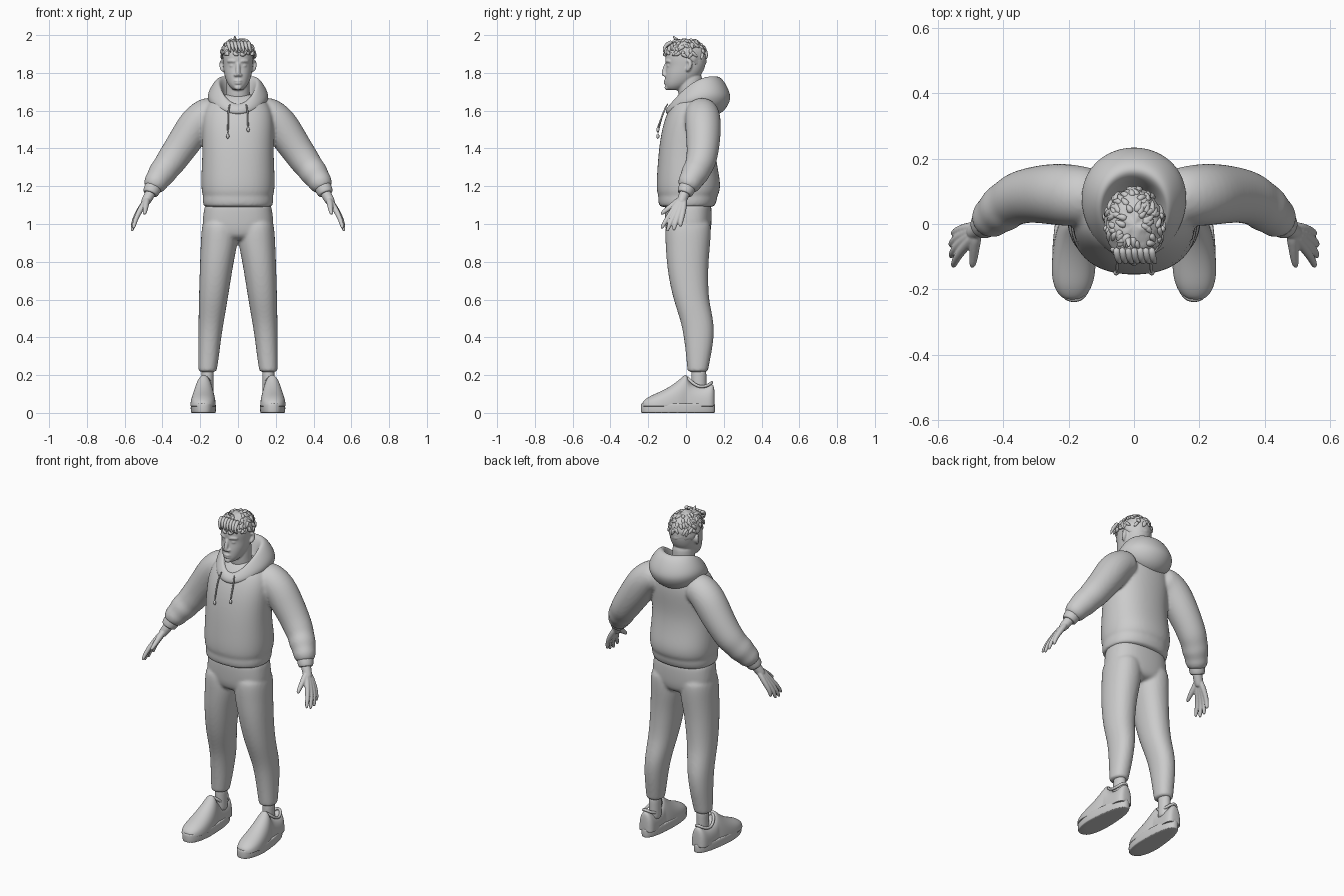
import bpy, bmesh, math, random
from mathutils import Vector, noise

random.seed(4)
TAU = 2 * math.pi


def ell(z, x0, x1, y0, y1, p=2.3, n=20):
    """Horizontal rounded ring."""
    pts = []
    for i in range(n):
        c, s = math.cos(TAU * i / n), math.sin(TAU * i / n)
        c, s = math.copysign(abs(c) ** (2 / p), c), math.copysign(abs(s) ** (2 / p), s)
        pts.append(Vector(((x0 + x1) / 2 + (x1 - x0) / 2 * c, (y0 + y1) / 2 + (y1 - y0) / 2 * s, z)))
    return pts


def body(rows, p=2.3):
    return [ell(z, -h, h, y0, y1, p) for z, h, y0, y1 in rows]


def tube(rows, n=12, ref=None):
    """Rings round a path of (x, y, z, radius)."""
    P = [Vector(r[:3]) for r in rows]
    if ref is None:
        d = (P[-1] - P[0]).normalized()
        ref = Vector((1, 0, 0)) if abs(d.y) > 0.8 else Vector((0, 1, 0))
    out = []
    for i, r in enumerate(rows):
        t = (P[min(i + 1, len(P) - 1)] - P[max(i - 1, 0)]).normalized()
        u = t.cross(ref).normalized()
        v = t.cross(u)
        out.append([P[i] + r[3] * (u * math.cos(TAU * k / n) + v * math.sin(TAU * k / n)) for k in range(n)])
    return out


def flip(rings):
    return [[Vector((-v.x, v.y, v.z)) for v in r] for r in rings]


def both(parts):
    return parts + [flip(p) for p in parts]


def ball(x, y, z, rx, ry, rz):
    return [ell(z + rz * math.sin(a), x - rx * math.cos(a), x + rx * math.cos(a),
                y - ry * math.cos(a), y + ry * math.cos(a), 2, 12)
            for a in (-1.45, -1, -0.5, 0, 0.5, 1, 1.45)]


def make(name, parts, voxel=0, levels=2, crease=False, smooth=3):
    """Loft every part, subdivide it, and optionally fuse all parts together."""
    bm = bmesh.new()
    cl = bm.edges.layers.float.new("crease_edge")
    for rings in parts:
        R = [[bm.verts.new(v) for v in r] for r in rings]
        n = len(R[0])
        for a, b in zip(R, R[1:]):
            for k in range(n):
                bm.faces.new((a[k], a[(k + 1) % n], b[(k + 1) % n], b[k]))
        for cap in (bm.faces.new(R[0][::-1]), bm.faces.new(R[-1])):
            if crease:
                for e in cap.edges:
                    e[cl] = 0.9
    bmesh.ops.recalc_face_normals(bm, faces=bm.faces[:])
    me = bpy.data.meshes.new(name)
    bm.to_mesh(me)
    bm.free()
    me.polygons.foreach_set("use_smooth", [True] * len(me.polygons))
    ob = bpy.data.objects.new(name, me)
    bpy.context.collection.objects.link(ob)
    if levels:
        m = ob.modifiers.new("subdivide", "SUBSURF")
        m.levels = m.render_levels = levels
    if voxel:
        m = ob.modifiers.new("fuse", "REMESH")
        m.mode, m.voxel_size, m.use_smooth_shade = "VOXEL", voxel, True
        m = ob.modifiers.new("soften", "SMOOTH")
        m.factor, m.iterations = 0.5, smooth
    return ob


# Sweatshirt: torso and sleeves fused
torso = body([(1.085, .178, -.135, .145), (1.10, .187, -.146, .157), (1.135, .19, -.15, .168),
              (1.15, .186, -.147, .166), (1.165, .194, -.156, .18), (1.22, .198, -.158, .185),
              (1.3, .194, -.153, .168), (1.4, .19, -.145, .155), (1.5, .193, -.13, .165),
              (1.58, .19, -.105, .17), (1.64, .165, -.075, .155), (1.675, .115, -.04, .13),
              (1.69, .06, -.02, .09)])
sleeve = tube([(.10, .08, 1.59, .085), (.16, .085, 1.585, .094), (.215, .09, 1.54, .098), (.27, .092, 1.455, .093),
               (.325, .088, 1.375, .085), (.36, .077, 1.325, .082), (.383, .063, 1.295, .074),
               (.405, .046, 1.265, .077), (.425, .03, 1.237, .064), (.44, .016, 1.213, .065),
               (.452, .005, 1.192, .05), (.455, .002, 1.185, .04)], 16)
make("sweatshirt", both([sleeve]) + [torso], .009)
make("cuff", both([tube([(.443, .013, 1.207, .046), (.45, .006, 1.193, .048), (.463, -.006, 1.165, .044),
                         (.465, -.008, 1.16, .038)])]), crease=True)


# Hood: rings given by front, side and back points
def hood_ring(fy, fz, sx, sy, sz, by, bz, n=32):
    pts = []
    for i in range(n):
        u, s = math.cos(TAU * i / n), math.sin(TAU * i / n)
        mix = lambda f, m, b: m + u * (f - b) / 2 + u * u * ((f + b) / 2 - m)
        pts.append(Vector((sx * s, mix(fy, sy, by), mix(fz, sz, bz))))
    return pts


make("hood", [[hood_ring(*r) for r in (
    (-.05, 1.635, .07, .03, 1.67, .095, 1.66), (-.065, 1.635, .08, .03, 1.70, .115, 1.70),
    (-.078, 1.635, .095, .035, 1.745, .14, 1.77), (-.088, 1.63, .11, .045, 1.757, .17, 1.788),
    (-.102, 1.615, .135, .06, 1.735, .205, 1.755), (-.108, 1.60, .16, .075, 1.695, .236, 1.69),
    (-.108, 1.585, .163, .08, 1.66, .236, 1.65), (-.09, 1.575, .145, .08, 1.625, .2, 1.59),
    (-.06, 1.58, .11, .07, 1.60, .13, 1.56))]])

# Drawstrings with end knobs
for s, low in ((-1, 1.465), (1, 1.50)):
    x = .052 * s
    make("drawstring", [tube([(x * .8, -.095, 1.64, .005), (x, -.117, 1.60, .005), (x, -.137, 1.54, .005),
                              (x * 1.03, -.15, low + .01, .005)], 8),
                        ball(x * 1.04, -.149, low, .009, .009, .014)], levels=1)

# Trousers: hips and legs fused
hips = body([(1.13, .172, -.11, .13), (1.08, .182, -.115, .138), (1.0, .192, -.112, .137), (.94, .185, -.105, .13),
             (.91, .13, -.07, .1)], 2.5)
leg = [ell(*r, 2.2) for r in (
    (1.03, .01, .18, -.1, .125), (.98, .002, .194, -.112, .135), (.9, .0, .198, -.11, .13), (.8, .022, .202, -.104, .12),
    (.7, .038, .205, -.09, .118), (.6, .054, .208, -.067, .122), (.52, .068, .209, -.04, .14),
    (.45, .08, .21, -.02, .15), (.37, .092, .211, -.008, .145), (.3, .1, .211, 0, .132),
    (.225, .112, .21, .007, .117), (.215, .114, .208, .009, .115))]
make("trousers", [hips] + both([leg]), .009)
make("ankle", both([[ell(z, .128, .194, .028, .108, 2) for z in (.09, .12, .2, .24)]]))


# Shoes: sole, upper and padded collar
def sole_ring(z, g):
    r = ell(z, -.069 - g, .069 + g, -.24 - g, .155 + g, 2.5, 32)
    for v in r:
        f = min(max((v.y + .1) / .25, 0), 1)
        v.x = .184 - .008 * f + v.x * (1 - .24 * f)
    return r


def upper_ring(y, w, top, n=20):
    pts = []
    for i in range(n):
        c, s = math.cos(TAU * i / n), math.sin(TAU * i / n)
        pts.append(Vector((.184 - .03 * (y + .1) + w * c, y, .035 + (top - .035) * max(s, 0) ** .75)))
    return pts


make("shoe_sole", both([[sole_ring(*r) for r in ((0, -.004), (.006, 0), (.044, 0), (.05, -.004)) ]]), crease=True)
make("shoe_upper", both([[upper_ring(*r) for r in (
    (-.232, .02, .055), (-.22, .042, .07), (-.19, .06, .09), (-.15, .068, .107), (-.11, .068, .126), (-.07, .065, .15),
    (-.035, .06, .177), (-.01, .053, .202), (.005, .048, .205), (.015, .05, .17), (.04, .05, .145), (.09, .05, .135),
    (.125, .049, .15), (.142, .04, .155), (.152, .025, .13))]]))
collar = []
for i in range(17):
    a = TAU * i / 16
    collar.append((.178 + .039 * math.sin(a), .072 - .066 * math.cos(a),
                   .138 + .05 * max(math.cos(a), 0) ** 1.5 + .025 * max(-math.cos(a), 0) ** 3, .009))
make("shoe_collar", both([tube(collar, 8, Vector((0, 0, 1)))]), levels=1)

# Hands: wrist, palm and fingers fused
hand = [tube([(.445, .01, 1.20, .03), (.465, -.008, 1.16, .029), (.485, -.022, 1.125, .027), (.5, -.03, 1.1, .022)])]
for k, mid, tip in (((.522, -.073, 1.068), (.545, -.107, 1.018), (.555, -.132, .972)),
                    ((.53, -.054, 1.06), (.554, -.084, 1.005), (.561, -.102, .958)),
                    ((.531, -.034, 1.06), (.556, -.056, 1.005), (.561, -.067, .962)),
                    ((.526, -.014, 1.066), (.549, -.026, 1.018), (.553, -.031, .982))):
    hand.append(tube([(.478, -.015 + .3 * (k[1] + .04), 1.14, .018), (*k, .0155), (*mid, .0125), (*tip, .0095)]))
hand.append(tube([(.48, -.025, 1.135, .018), (.488, -.062, 1.105, .018), (.49, -.1, 1.078, .0135),
                  (.496, -.135, 1.05, .010)]))
make("hand", both(hand), .004, smooth=2)

# Head: skull, neck, ears and facial features fused
skull = body([(1.708, .022, -.09, -.03), (1.716, .034, -.104, -.01), (1.735, .052, -.111, .02), (1.765, .066, -.112, .06),
              (1.80, .076, -.111, .09), (1.838, .08, -.104, .104), (1.868, .083, -.112, .11), (1.91, .082, -.11, .107),
              (1.945, .07, -.09, .09), (1.97, .04, -.05, .055)], 2.15)
neck = body([(1.60, .085, -.02, .1), (1.66, .066, -.038, .092), (1.71, .062, -.045, .088), (1.77, .062, -.04, .088),
             (1.80, .055, -.03, .08)], 2)
face = [tube([(0, -.098, 1.86, .011), (0, -.112, 1.825, .011), (0, -.121, 1.795, .013), (0, -.113, 1.783, .01)]),
        ball(0, -.106, 1.757, .025, .014, .007), ball(0, -.105, 1.745, .022, .014, .007),
        ball(0, -.101, 1.722, .022, .014, .014)]
sides = [ball(.013, -.112, 1.789, .01, .012, .009), ball(.031, -.087, 1.838, .016, .016, .009),
         tube([(.01, -.105, 1.86, .008), (.033, -.101, 1.866, .009), (.058, -.082, 1.86, .008)]),
         tube([(.077, .0, 1.81, .009), (.085, .015, 1.82, .012), (.088, .026, 1.845, .013), (.085, .02, 1.866, .011),
               (.08, .003, 1.862, .009)], 10, Vector((1, 0, 0)))]
make("head", [skull, neck] + face + both(sides), .005, smooth=2)


# Hair: bumpy cap above the hairline, with locks swept forward
def hairline(y):
    return 1.905 if y < -.06 else 1.905 - .35 * (y + .06) if y < .02 else max(1.877 - 1.1 * (y - .02), 1.80)


def scalp(az, el, k=1.0):
    ce = math.cos(el) ** .8
    return Vector((.09 * k * ce * math.sin(az), -.003 - .112 * k * ce * math.cos(az), 1.885 + .093 * k * math.sin(el)))


cap = []
for j in range(25):
    el = -1.1 + 2.66 * j / 24
    ring = []
    for i in range(48):
        v = scalp(TAU * i / 48, min(el, 1.55))
        v += (v - Vector((0, 0, 1.88))).normalized() * noise.noise(v * 38) * .007
        v.z = max(v.z, hairline(v.y))
        ring.append(v)
    cap.append(ring)
make("hair_cap", [cap], levels=0)
locks = []
for i in range(95):
    az, el = random.uniform(0, TAU), random.uniform(.2, 1.4)
    turn = random.uniform(-.3, .3)
    drop = random.uniform(.22, .4)
    rows = [(*scalp(az + turn * k, el - drop * k, f), r)
            for k, f, r in ((0, .94, .011), (.4, 1.0, .013), (.8, 1.01, .009), (1.15, 1.03, .003))]
    locks.append(tube([(x, y, min(max(z, hairline(y) - .01), 1.998 - r), r) for x, y, z, r in rows], 6))
for i in range(7):
    x = -.055 + .018 * i
    locks.append(tube([(x, -.07, 1.965, .014), (x + .004, -.1, 1.955, .013), (x + .01, -.118, 1.93, .01),
                       (x + .016, -.118, 1.905 + .006 * (i % 2), .003)], 6))
locks.append(tube([(-.02, -.04, 1.965, .014), (-.015, -.06, 1.985, .009), (-.018, -.07, 1.997, .003)], 6))
make("hair_locks", locks, levels=1)
